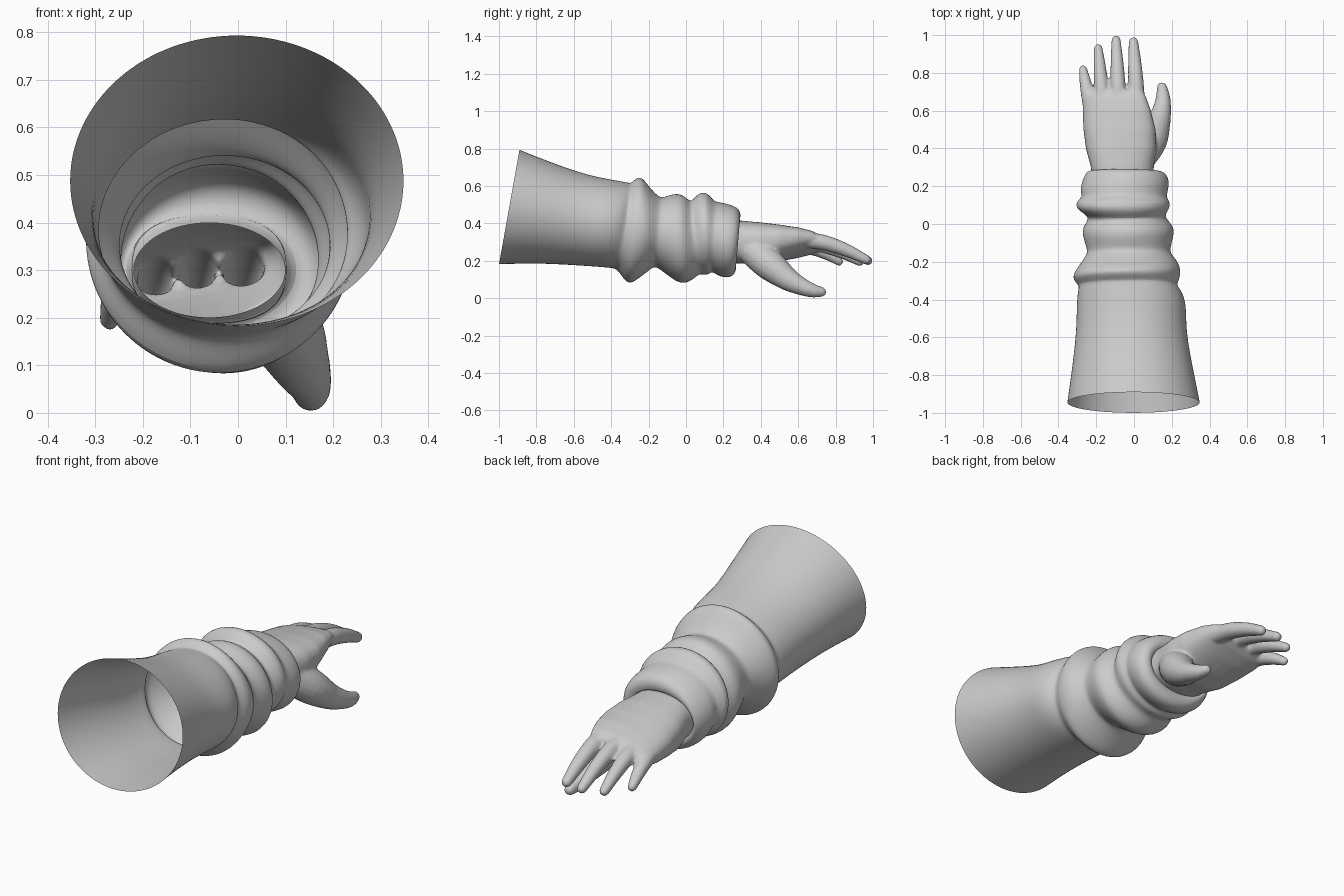
import bpy, bmesh, math
from mathutils import Vector

cube = bpy.data.objects.get("Cube")
if cube:
    bpy.data.objects.remove(cube)

grey = bpy.data.materials.new("plain grey")
grey.use_nodes = True
tone = (0.6, 0.6, 0.6, 1)
grey.diffuse_color = tone
grey.node_tree.nodes["Principled BSDF"].inputs["Base Color"].default_value = tone


def make_object(name, bm):
    bmesh.ops.recalc_face_normals(bm, faces=bm.faces)
    mesh = bpy.data.meshes.new(name)
    bm.to_mesh(mesh)
    bm.free()
    obj = bpy.data.objects.new(name, mesh)
    bpy.context.collection.objects.link(obj)
    mesh.materials.append(grey)
    return obj


def shade(obj, angle):
    bpy.ops.object.select_all(action="DESELECT")
    obj.select_set(True)
    bpy.context.view_layer.objects.active = obj
    bpy.ops.object.shade_smooth_by_angle(angle=math.radians(angle))


def loft(bm, rings, capped=False):
    """Bridge rings of points with quads."""
    loops = [[bm.verts.new(p) for p in ring] for ring in rings]
    n = len(loops[0])
    for a, b in zip(loops, loops[1:]):
        for i in range(n):
            j = (i + 1) % n
            bm.faces.new((a[i], a[j], b[j], b[i]))
    if capped:
        bm.faces.new(loops[0])
        bm.faces.new(loops[-1])


def oval(y_top, y_low, left, right, top, low, n=32, power=1.0, roll=0.0):
    """Tilted oval cross-section set by its extents."""
    points = []
    for i in range(n):
        a = math.tau * i / n
        c, s = math.cos(a), math.sin(a)
        c = math.copysign(abs(c) ** power, c)
        s = math.copysign(abs(s) ** power, s)
        x = (left + right) / 2 + c * (right - left) / 2
        y = (y_top + y_low) / 2 + s * (y_top - y_low) / 2
        z = (top + low) / 2 + s * (top - low) / 2 + roll * c
        points.append(Vector((x, y, z)))
    return points


def finger(bm, path, n=16):
    """Smooth tapering tube through (x, y, z, radius) points, with a round tip."""
    pts = [Vector(p) for p in path]
    pts = [2 * pts[0] - pts[1]] + pts + [2 * pts[-1] - pts[-2]]
    samples = []
    for a, b, c, d in zip(pts, pts[1:], pts[2:], pts[3:]):
        for k in range(5):
            t = k / 5
            samples.append(0.5 * (2 * b + (c - a) * t + (2 * a - 5 * b + 4 * c - d) * t * t
                                  + (3 * b - a - 3 * c + d) * t ** 3))
    samples.append(pts[-2])
    rings = []
    for i, p in enumerate(samples):
        ahead = samples[min(i + 1, len(samples) - 1)] - samples[max(i - 1, 0)]
        side = ahead.xyz.cross(Vector((0, 0, 1))).normalized()
        up = side.cross(ahead.xyz).normalized()
        angles = [math.tau * k / n for k in range(n)]
        rings.append([p.xyz + p.w * (side * math.cos(a) + up * math.sin(a)) for a in angles])
    loft(bm, rings, capped=True)
    tip = bmesh.ops.create_icosphere(bm, subdivisions=2, radius=samples[-1].w)
    bmesh.ops.translate(bm, verts=tip["verts"], vec=samples[-1].xyz)


# Sleeve: flared open mouth, gathered folds, cuff turned in at the wrist
# y at top, y at bottom, left x, right x, top z, bottom z
sections = [
    (-.89, -1, -.355, .35, .795, .18),
    (-.74, -.8, -.33, .315, .735, .187),
    (-.55, -.58, -.305, .275, .665, .175),
    (-.4, -.44, -.305, .28, .635, .165),
    (-.31, -.385, -.297, .25, .62, .16),
    (-.295, -.36, -.29, .225, .615, .145),
    (-.265, -.32, -.325, .24, .645, .08),
    (-.235, -.285, -.32, .248, .65, .08),
    (-.2, -.22, -.285, .242, .6, .13),
    (-.145, -.175, -.25, .198, .54, .168),
    (-.12, -.15, -.248, .19, .54, .165),
    (-.06, -.06, -.275, .212, .562, .09),
    (-.02, -.01, -.272, .212, .555, .075),
    (.01, .04, -.24, .175, .53, .1),
    (.03, .07, -.255, .165, .515, .13),
    (.06, .1, -.305, .188, .56, .125),
    (.11, .12, -.31, .193, .573, .125),
    (.15, .14, -.272, .17, .517, .145),
    (.18, .17, -.288, .182, .515, .118),
    (.25, .23, -.272, .188, .498, .105),
    (.29, .265, -.25, .16, .475, .13),
    (.295, .27, -.235, .12, .42, .18),
    (.25, .24, -.22, .1, .4, .2),
]
bm = bmesh.new()
loft(bm, [oval(*s) for s in sections])
sleeve = make_object("sleeve", bm)
subdivision = sleeve.modifiers.new("soft cloth", "SUBSURF")
subdivision.levels = subdivision.render_levels = 2
shade(sleeve, 60)

# Hand: palm, four fingers and a thumb, blended into one skin
bm = bmesh.new()
# y, left x, right x, top z, bottom z, roll
palm = [
    (.2, -.22, .1, .415, .19, 0),
    (.3, -.228, .105, .415, .185, 0),
    (.4, -.255, .12, .405, .18, .01),
    (.5, -.268, .115, .39, .2, .02),
    (.6, -.272, .09, .37, .225, .03),
    (.67, -.27, .065, .35, .245, .03),
    (.71, -.25, .045, .33, .265, .025),
]
loft(bm, [oval(y, y, l, r, t, b, 32, .8, roll) for y, l, r, t, b, roll in palm], capped=True)

# base x, tip x, base z, tip y, tip z, base radius
for x0, x1, z0, y1, z1, r in [
    (.018, -.003, .315, .965, .205, .043),
    (-.08, -.095, .315, .975, .2, .041),
    (-.163, -.19, .3, .93, .195, .04),
    (-.233, -.27, .275, .82, .195, .037),
]:
    y0 = .62
    path = []
    for t, shrink in ((0, 1), (.35, .97), (.7, .82), (1, .6)):
        drop = t ** 1.7
        path.append((x0 + (x1 - x0) * t, y0 + (y1 - y0) * t, z0 + (z1 - z0) * drop, r * shrink))
    finger(bm, path)

finger(bm, [(.02, .33, .28, .08), (.09, .44, .185, .085), (.13, .54, .105, .064),
            (.15, .62, .062, .047), (.153, .68, .04, .037), (.148, .725, .034, .027)])
source = make_object("hand_source", bm)
remesh = source.modifiers.new("blend", "REMESH")
remesh.mode = "VOXEL"
remesh.voxel_size = .008
smooth = source.modifiers.new("relax", "SMOOTH")
smooth.factor = .5
smooth.iterations = 7

# Keep the blended skin and open it at the wrist
blended = source.evaluated_get(bpy.context.evaluated_depsgraph_get())
bm = bmesh.new()
bm.from_mesh(blended.to_mesh())
bpy.data.objects.remove(source)
hidden = [v for v in bm.verts if v.co.y < .235]
bmesh.ops.delete(bm, geom=hidden, context="VERTS")
hand = make_object("hand", bm)
shade(hand, 80)
